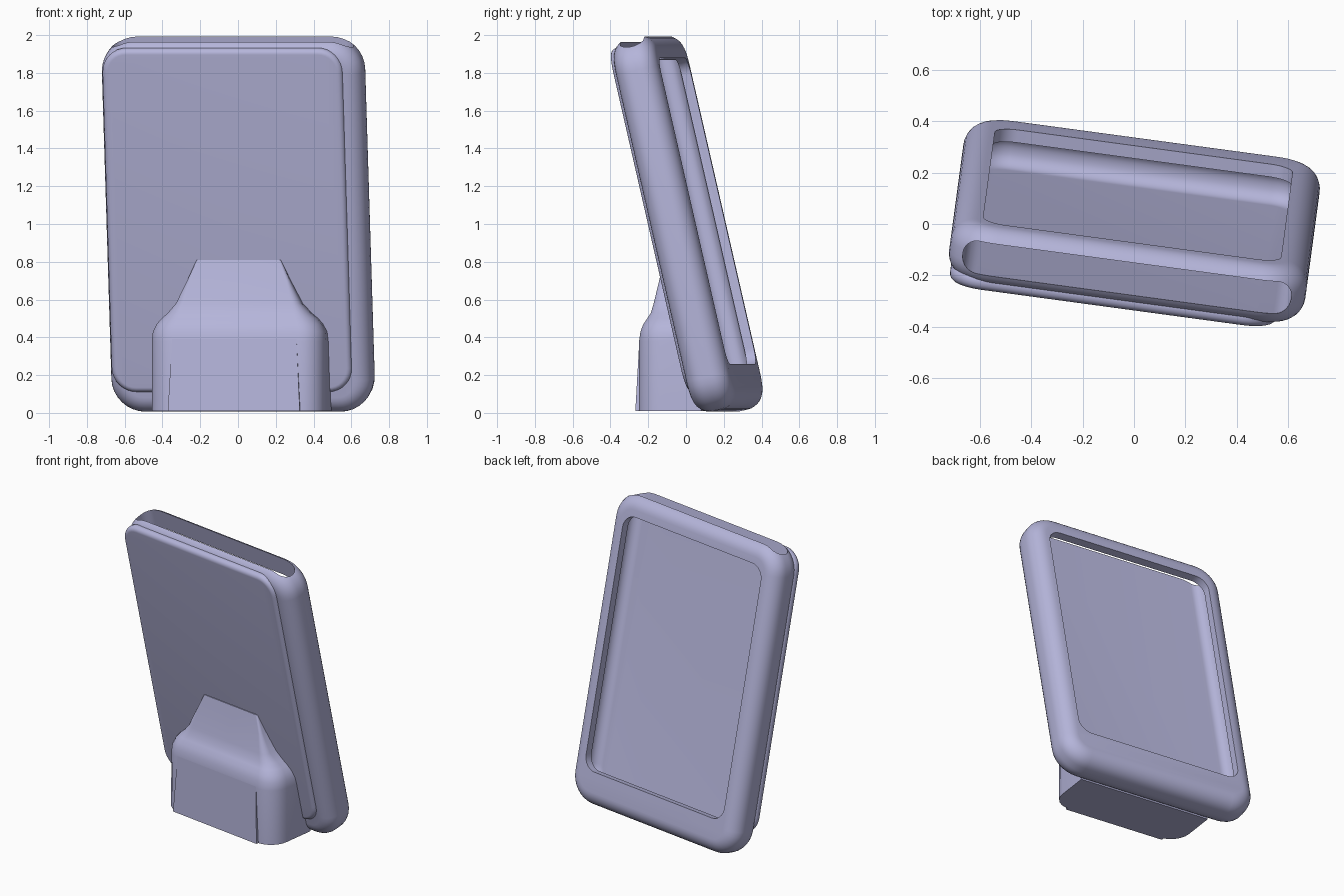
import bpy, bmesh, math
from mathutils import Matrix, Vector

cube = bpy.data.objects.get("Cube")
if cube:
    bpy.data.objects.remove(cube, do_unlink=True)

YAW = Matrix.Rotation(math.radians(-7.7), 4, 'Z')
LEAN = Matrix.Translation((0, 0, 1)) @ YAW @ Matrix.Rotation(math.radians(13), 4, 'X')

lavender = bpy.data.materials.new("lavender plastic")
lavender.use_nodes = True
colour = (0.46, 0.46, 0.70, 1)
lavender.diffuse_color = colour
lavender.node_tree.nodes["Principled BSDF"].inputs["Base Color"].default_value = colour


def finish(bm, name, matrix):
    bmesh.ops.recalc_face_normals(bm, faces=bm.faces)
    bm.transform(matrix)
    mesh = bpy.data.meshes.new(name)
    bm.to_mesh(mesh)
    bm.free()
    mesh.materials.append(lavender)
    obj = bpy.data.objects.new(name, mesh)
    bpy.context.collection.objects.link(obj)
    return obj


def rounded_slab(name, x, y, z, corner, edge):
    """Upright slab with rounded outline corners and rounded rims."""
    bm = bmesh.new()
    bmesh.ops.create_cube(bm, size=1)
    for v in bm.verts:
        v.co = Vector([r[0] if c < 0 else r[1] for c, r in zip(v.co, (x, y, z))])
    depth_edges = [e for e in bm.edges
                   if abs(e.verts[0].co.y - e.verts[1].co.y) > 0.001]
    bmesh.ops.bevel(bm, geom=depth_edges, offset=corner, segments=8,
                    profile=0.5, affect='EDGES')
    if edge:
        rims = [e for e in bm.edges
                if abs(e.verts[0].co.y - e.verts[1].co.y) < 0.0001]
        bmesh.ops.bevel(bm, geom=rims, offset=edge, segments=8,
                        profile=0.5, affect='EDGES')
    return finish(bm, name, LEAN)


def activate(obj):
    bpy.ops.object.select_all(action='DESELECT')
    obj.select_set(True)
    bpy.context.view_layer.objects.active = obj


def cut(obj, cutter):
    cutter.hide_render = True
    mod = obj.modifiers.new("cut", 'BOOLEAN')
    mod.operation = 'DIFFERENCE'
    mod.solver = 'EXACT'
    mod.object = cutter
    activate(obj)
    bpy.ops.object.modifier_apply(modifier=mod.name)
    bpy.data.objects.remove(cutter, do_unlink=True)


# Frame shell, hollowed by a pocket open at the top and a display window
frame = rounded_slab("frame", (-0.7, 0.7), (-0.105, 0.128), (-1.015, 1.012), 0.18, 0.095)
cut(frame, rounded_slab("pocket_cutter", (-0.645, 0.645), (-0.052, 0.077),
                        (-0.92, 1.3), 0.13, 0.06))
cut(frame, rounded_slab("window_cutter", (-0.585, 0.585), (0.01, 0.3),
                        (-0.79, 0.873), 0.09, 0))

# Raised panel on the rear of the frame
panel = rounded_slab("rear_panel", (-0.685, 0.6), (-0.123, -0.06),
                     (-0.89, 0.977), 0.13, 0.03)


# Stand: stacked sections with rounded outer corners, running into the panel
def section(z, half, front, radius, centre=0.015):
    back = (0.145 - 0.225 * z) / 0.974
    steps = 6
    arc = [(half - radius + radius * math.sin(a), front + radius - radius * math.cos(a))
           for a in (math.pi / 2 * i / steps for i in range(steps + 1))]
    side = arc + [(half, back)]
    ring = [(-u, v) for u, v in reversed(side)] + side
    return [Vector((u + centre, v, z)) for u, v in ring]


levels = [(0.01, 0.465, -0.205, 0.13), (0.38, 0.465, -0.203, 0.13),
          (0.43, 0.46, -0.196, 0.125), (0.47, 0.44, -0.182, 0.115),
          (0.5, 0.415, -0.162, 0.1), (0.53, 0.38, -0.145, 0.08),
          (0.58, 0.335, -0.132, 0.05), (0.7, 0.275, -0.107, 0.02),
          (0.81, 0.225, -0.088, 0.01)]
bm = bmesh.new()
rings = [[bm.verts.new(p) for p in section(*lv)] for lv in levels]
for low, high in zip(rings, rings[1:]):
    for i in range(len(low)):
        j = (i + 1) % len(low)
        bm.faces.new((low[i], low[j], high[j], high[i]))
bm.faces.new(rings[0])
bm.faces.new(rings[-1])
stand = finish(bm, "stand", YAW)

# Slightly flared front of the stand
bm = bmesh.new()
ends = []
for x_low, x_high in ((-0.345, -0.325), (0.36, 0.34)):
    ends.append([bm.verts.new(p) for p in
                 ((x_low, -0.222, 0.01), (x_high, -0.203, 0.39), (x_low, -0.15, 0.01))])
bm.faces.new(ends[0])
bm.faces.new(ends[1])
for i in range(3):
    j = (i + 1) % 3
    bm.faces.new((ends[0][i], ends[0][j], ends[1][j], ends[1][i]))
flare = finish(bm, "stand_front_flare", YAW)

for obj in (frame, panel, stand, flare):
    activate(obj)
    bpy.ops.object.shade_smooth_by_angle(angle=math.radians(32))
